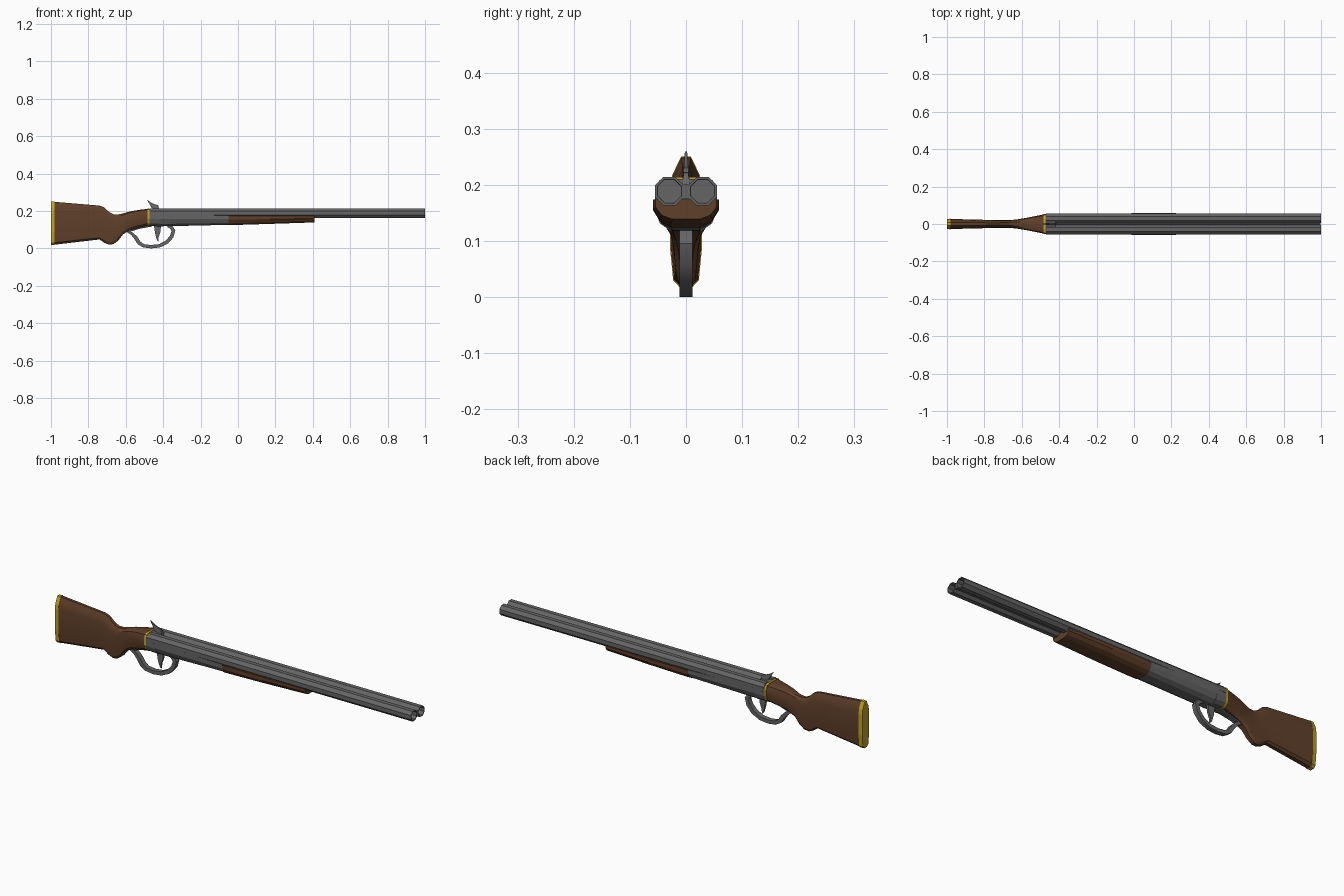
import bpy, bmesh, math

if "Cube" in bpy.data.objects:
    bpy.data.objects.remove(bpy.data.objects["Cube"])


def material(name, rgb):
    m = bpy.data.materials.new(name)
    m.diffuse_color = (*rgb, 1)
    m.use_nodes = True
    m.node_tree.nodes["Principled BSDF"].inputs["Base Color"].default_value = m.diffuse_color
    return m


STEEL = material("grey steel", (0.130, 0.130, 0.130))
WOOD = material("brown wood", (0.115, 0.050, 0.023))
BRASS = material("yellow brass", (0.53, 0.36, 0.02))


def finish(bm, name, mat, smooth=None):
    bmesh.ops.recalc_face_normals(bm, faces=bm.faces)
    me = bpy.data.meshes.new(name)
    bm.to_mesh(me)
    bm.free()
    me.materials.append(mat)
    ob = bpy.data.objects.new(name, me)
    bpy.context.collection.objects.link(ob)
    if smooth:
        bpy.ops.object.select_all(action='DESELECT')
        bpy.context.view_layer.objects.active = ob
        ob.select_set(True)
        bpy.ops.object.shade_smooth_by_angle(angle=math.radians(smooth))
    return ob


def loft(name, rings, mat, smooth=None):
    """Skin a list of closed rings of 3D points and cap both ends."""
    bm = bmesh.new()
    rows = [[bm.verts.new(p) for p in r] for r in rings]
    n = len(rows[0])
    for a, b in zip(rows, rows[1:]):
        for i in range(n):
            bm.faces.new((a[i], a[(i + 1) % n], b[(i + 1) % n], b[i]))
    bm.faces.new(rows[0])
    bm.faces.new(rows[-1])
    return finish(bm, name, mat, smooth)


def mirrored(x, half):
    """Full ring at x from a half section of (y, z), bottom to top."""
    return [(x, y, z) for y, z in half] + [(x, -y, z) for y, z in reversed(half)]


# section shapes as fractions of half width and height
BUTT = [(.4, 0), (.8, .05), (1, .3), (1, .75), (.85, .86), (.3, 1)]
WRIST = [(.5, 0), (.85, .15), (1, .4), (1, .75), (.88, .94), (.5, 1)]


def section(x, zb, zt, w, t):
    half = []
    for (a, b), (c, d) in zip(BUTT, WRIST):
        half.append((w * (a + (c - a) * t), zb + (zt - zb) * (b + (d - b) * t)))
    return mirrored(x, half)


def plate(name, outline, widths, mat):
    """Side profile (x, z) with a half thickness per point."""
    rings = [[(x, s * w, z) for (x, z), w in zip(outline, widths)] for s in (-1, 1)]
    return loft(name, rings, mat)


# wooden stock with pistol grip
stock = [(-.98, .02, .249, .027, 0), (-.74, .048, .229, .021, 0),
         (-.715, .03, .219, .021, .1), (-.69, .02, .195, .021, .2),
         (-.665, .023, .182, .021, .4), (-.64, .042, .182, .023, .6),
         (-.615, .075, .187, .026, .8), (-.58, .096, .197, .032, 1),
         (-.53, .110, .206, .042, 1), (-.478, .122, .212, .052, 1)]
loft("stock", [section(*s) for s in stock], WOOD, 25)

# butt plate and wrist band
loft("butt_plate", [section(-1, .018, .25, .027, 0), section(-.98, .018, .251, .0285, 0)], BRASS)
loft("wrist_band", [section(-.484, .119, .214, .0545, 1), section(-.474, .119, .214, .0545, 1)], BRASS)

# receiver: tall breech, then a cradle beneath the barrels
receiver = [(-.476, .121, .211, .054, 1), (-.42, .118, .211, .055, 1)]
loft("breech_block", [section(*s) for s in receiver], STEEL)


def cradle(x, zb, zt, w):
    h = zt - zb
    return mirrored(x, [(w * .45, zb), (w * .8, zb + h * .2), (w, zb + h * .6), (w, zt)])


loft("receiver", [cradle(-.43, .118, .185, .055), cradle(-.36, .119, .181, .055),
                  cradle(-.05, .126, .176, .055)], STEEL)

# wooden fore-end
loft("fore_end", [cradle(-.05, .124, .173, .056), cradle(.01, .126, .174, .0585),
                  cradle(.17, .131, .174, .0585), cradle(.41, .139, .174, .054)], WOOD)

# twin octagonal barrels with open bores
R = .0275


def octagon(x, cy, r):
    return [(x, cy + r * math.cos(math.pi / 8 + k * math.pi / 4),
             .189 + r * math.sin(math.pi / 8 + k * math.pi / 4)) for k in range(8)]


for side, cy in (("left", .0295), ("right", -.0295)):
    loft(side + "_barrel", [octagon(-.47, cy, R), octagon(1, cy, R),
                            octagon(1, cy, R * .83), octagon(.75, cy, R * .8)], STEEL)

# rib between the barrels
loft("barrel_rib", [mirrored(x, [(.008, .176), (.008, .196), (.004, .201)])
                    for x in (-.42, .998)], STEEL)

# top lever on its base
plate("lever_base", [(-.455, .2), (-.415, .2), (-.425, .222), (-.445, .222)],
      [.007, .007, .004, .004], STEEL)
plate("top_lever", [(-.487, .26), (-.468, .247), (-.445, .236), (-.425, .230), (-.424, .222),
                    (-.445, .212), (-.462, .216), (-.474, .238)],
      [.002, .003, .004, .004, .005, .006, .006, .003], STEEL)

# trigger guard: a strip swept along a bent path
path = [(-.59, .092, .012), (-.565, .077, .016), (-.545, .055, .02), (-.53, .030, .02),
        (-.505, .014, .018), (-.465, .009, .018), (-.42, .014, .018), (-.38, .034, .02),
        (-.354, .064, .02), (-.345, .095, .02), (-.358, .114, .02), (-.375, .124, .02)]
rings = []
for i, (x, z, t) in enumerate(path):
    a, b = path[max(i - 1, 0)], path[min(i + 1, len(path) - 1)]
    dx, dz = b[0] - a[0], b[1] - a[1]
    length = math.hypot(dx, dz)
    nx, nz = -dz / length * t / 2, dx / length * t / 2
    rings.append([(x + s * nx, y, z + s * nz) for s, y in
                  ((1, -.012), (1, .012), (-1, .012), (-1, -.012))])
loft("trigger_guard", rings, STEEL, 30)

# steel tang under the wrist
loft("lower_tang", [[(x, -.012, z), (x, .012, z), (x, .012, z + .03), (x, -.012, z + .03)]
                    for x, z in ((-.58, .088), (-.53, .104), (-.46, .117))], STEEL)

# trigger blade
plate("trigger", [(-.45, .125), (-.412, .125), (-.414, .09), (-.424, .06), (-.426, .036),
                  (-.434, .045), (-.442, .075)],
      [.006, .006, .006, .005, .004, .004, .006], STEEL)
